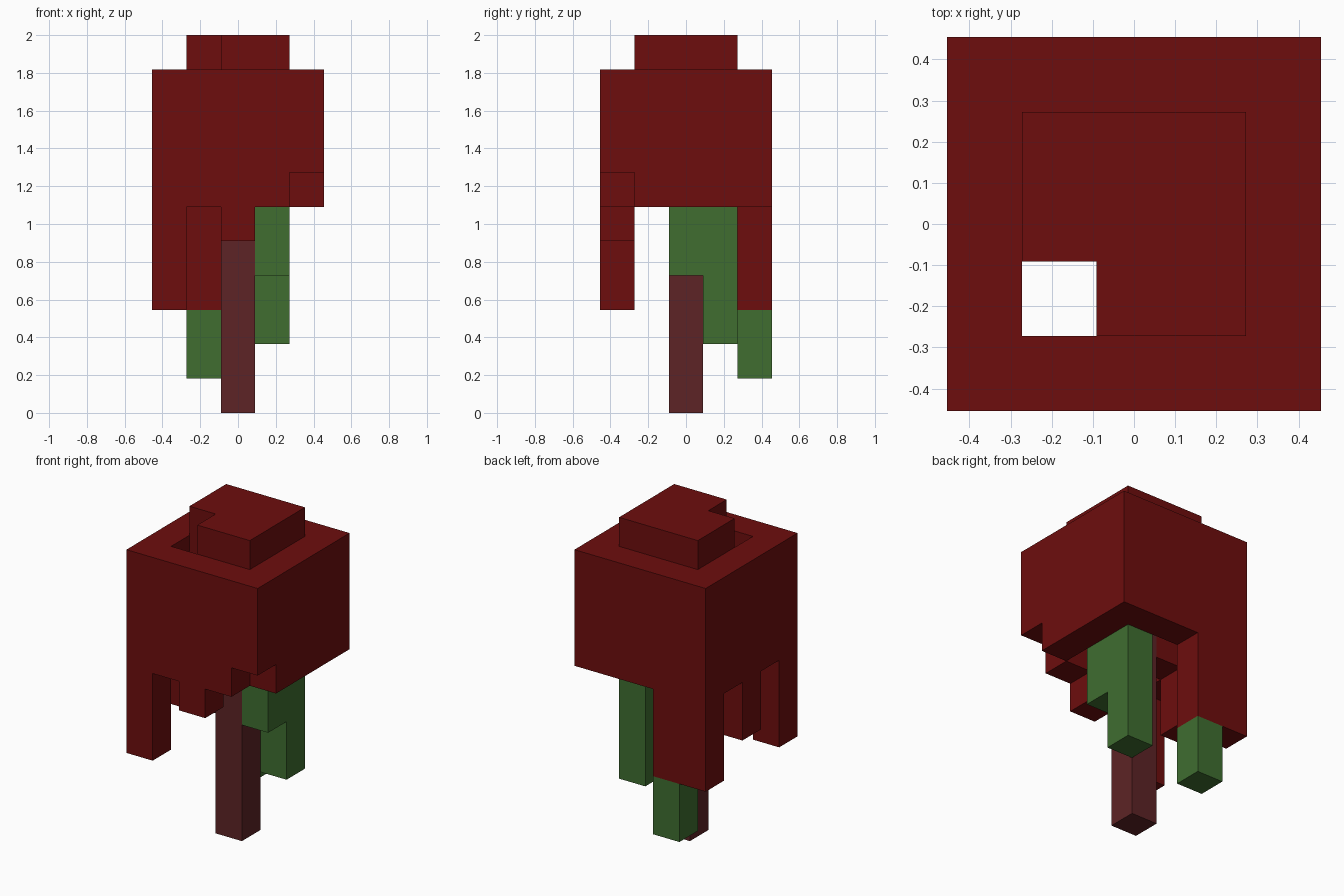
import bpy
import bmesh
from mathutils import Vector

if "Cube" in bpy.data.objects:
    bpy.data.objects.remove(bpy.data.objects["Cube"])

U = 2 / 11          # edge of one block
N = 5               # blocks along x and y


def material(name, rgb):
    m = bpy.data.materials.new(name)
    m.diffuse_color = (*rgb, 1)
    m.use_nodes = True
    m.node_tree.nodes["Principled BSDF"].inputs["Base Color"].default_value = m.diffuse_color
    return m


RED = material("dark_red", (0.155, 0.0042, 0.0042))
GREEN = material("leaf_green", (0.050, 0.155, 0.030))
BROWN = material("stem_maroon", (0.110, 0.0175, 0.0190))


def column(i, j, low, high):
    """Blocks of one vertical column, from layer low to layer high."""
    return {(i, j, k) for k in range(low, high + 1)}


# Cap: square ring wall with ragged lower edge, and a smaller raised top
lowest = {(0, 0): 3, (0, 2): 4, (0, 4): 3, (1, 4): 3, (2, 0): 5, (4, 0): 7}
cap = set()
for i in range(N):
    for j in range(N):
        if i in (0, N - 1) or j in (0, N - 1):
            cap |= column(i, j, lowest.get((i, j), 6), 9)
        elif (i, j) != (1, 1):          # open shaft in one corner
            cap |= column(i, j, 10, 10)
cap |= column(1, 2, 6, 9)               # inner block beside the shaft

parts = {
    "cap": (cap, RED),
    "stem": (column(2, 2, 0, 9), BROWN),
    "side_vine": (column(3, 2, 4, 5) | column(3, 3, 2, 5), GREEN),
    "back_vine": (column(1, 4, 1, 2), GREEN),
}


def build(name, cells, mat, occupied):
    """Make one object from the exposed sides of its blocks."""
    bm = bmesh.new()
    for cell in cells:
        centre = Vector(cell) + Vector((-2, -2, 0.5))
        for axis in range(3):
            for s in (-1, 1):
                near = list(cell)
                near[axis] += s
                if tuple(near) in occupied:
                    continue
                n, a, b = Vector(), Vector(), Vector()
                n[axis] = s / 2
                a[(axis + 1) % 3] = 0.5
                b[(axis + 2) % 3] = 0.5 * s
                ring = (-a - b, a - b, a + b, b - a)
                bm.faces.new([bm.verts.new((centre + n + c) * U) for c in ring])
    bmesh.ops.remove_doubles(bm, verts=bm.verts, dist=0.001)
    mesh = bpy.data.meshes.new(name)
    bm.to_mesh(mesh)
    bm.free()
    mesh.materials.append(mat)
    bpy.context.collection.objects.link(bpy.data.objects.new(name, mesh))


occupied = set().union(*(cells for cells, _ in parts.values()))
for name, (cells, mat) in parts.items():
    build(name, cells, mat, occupied)
